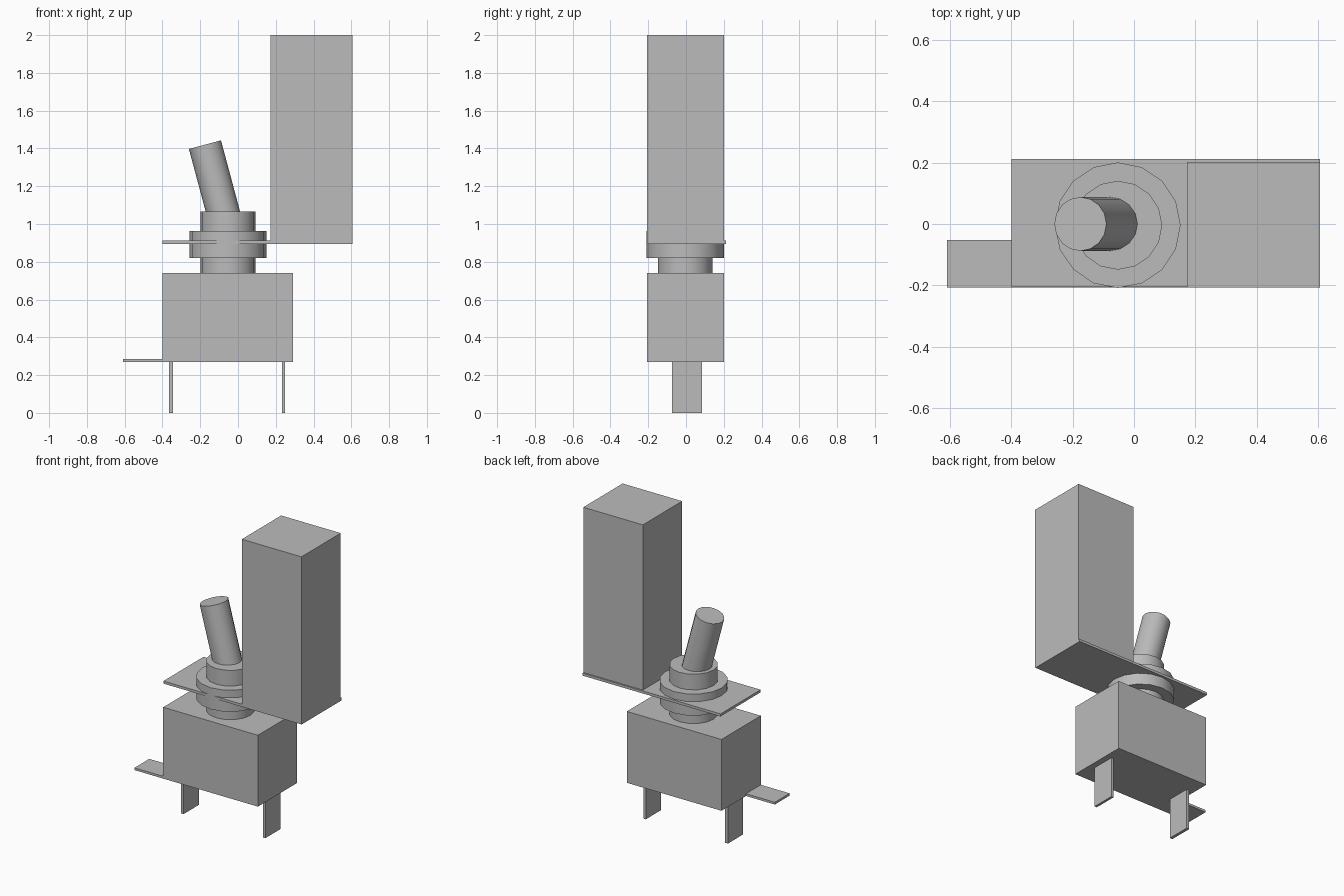
import bpy
import math
from mathutils import Vector

cube = bpy.data.objects.get("Cube")
if cube:
    bpy.data.objects.remove(cube, do_unlink=True)

grey = bpy.data.materials.new("plain grey")
grey.use_nodes = True
colour = (0.5, 0.5, 0.5, 1)
grey.diffuse_color = colour
grey.node_tree.nodes["Principled BSDF"].inputs["Base Color"].default_value = colour


def box(name, x, y, z):
    """Box from its (low, high) range on each axis."""
    ranges = (x, y, z)
    bpy.ops.mesh.primitive_cube_add(size=1, location=[sum(r) / 2 for r in ranges])
    ob = bpy.context.object
    ob.name = name
    ob.scale = [r[1] - r[0] for r in ranges]
    bpy.ops.object.transform_apply(location=False, rotation=False, scale=True)
    ob.data.materials.append(grey)
    return ob


def rod(name, radius, start, end, sides=16):
    """Smooth-sided cylinder between two points."""
    start, end = Vector(start), Vector(end)
    axis = end - start
    tilt = math.atan2(axis.x, axis.z)
    bpy.ops.mesh.primitive_cylinder_add(
        vertices=sides, radius=radius, depth=axis.length,
        location=(start + end) / 2, rotation=(0, tilt, 0))
    ob = bpy.context.object
    ob.name = name
    ob.data.materials.append(grey)
    bpy.ops.object.shade_smooth_by_angle(angle=math.radians(30))
    return ob


# Switch housing
DEPTH = (-0.207, 0.202)
BASE = 0.27
box("switch_body", (-0.4, 0.29), DEPTH, (BASE, 0.74))

# Terminals: two legs below and one tab at the side
for name, x in (("right_terminal", (-0.365, -0.345)), ("left_terminal", (0.233, 0.25))):
    box(name, x, (-0.073, 0.085), (0, BASE))
box("side_terminal", (-0.61, -0.4), (-0.207, -0.053), (BASE, 0.285))

# Threaded neck with its wide nut
CENTRE = (-0.053, -0.004)
rod("neck", 0.145, (*CENTRE, 0.74), (*CENTRE, 1.065))
rod("nut", 0.205, (*CENTRE, 0.82), (*CENTRE, 0.962))

# Tilted lever
rod("lever", 0.088, (-0.053, 0, 0.965), (-0.175, 0, 1.42))

# Mounting plate carrying the tall block
box("mounting_plate", (-0.4, 0.607), (-0.205, 0.212), (0.895, 0.912))
box("tall_block", (0.173, 0.607), DEPTH, (0.897, 2))
